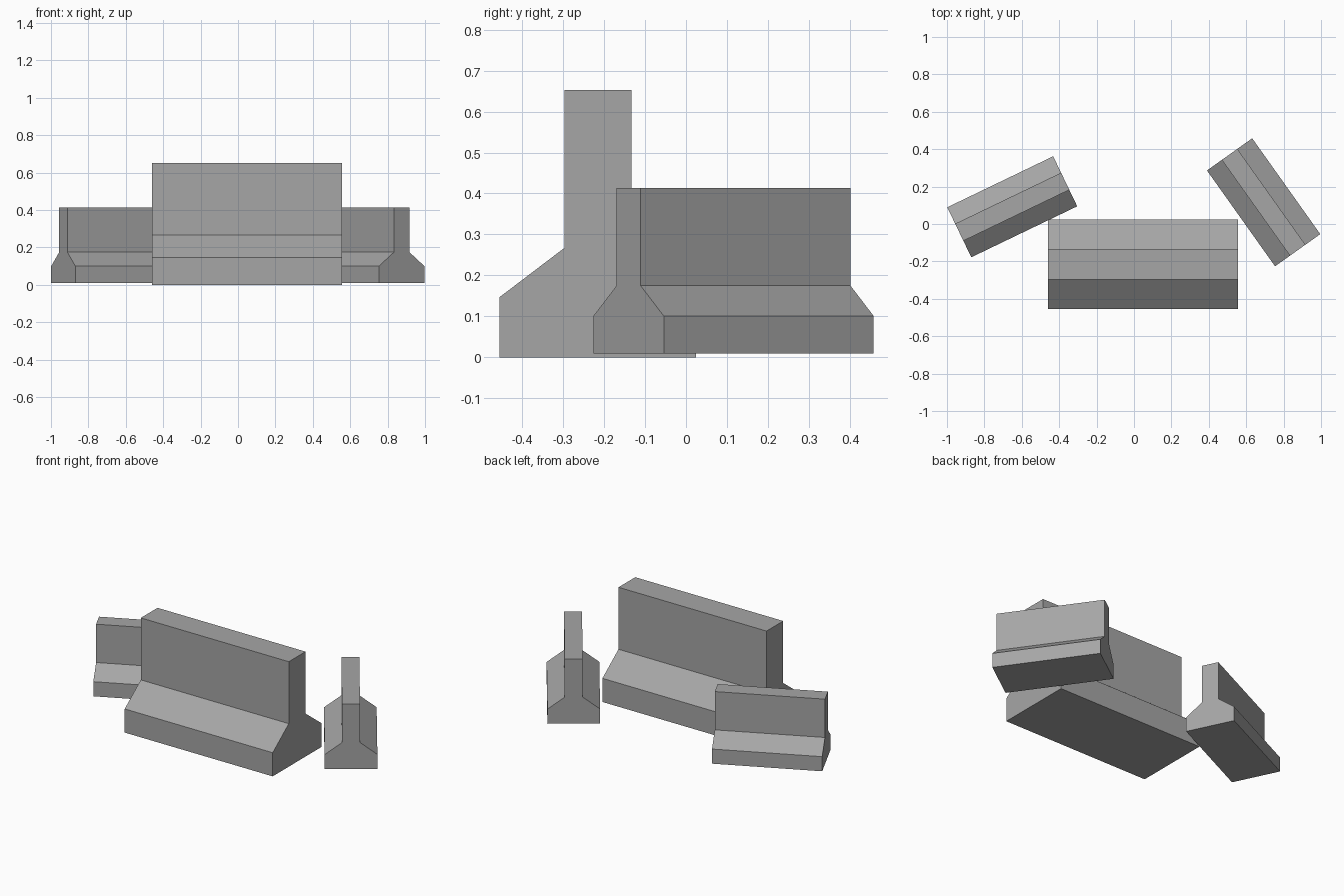
import bpy
import bmesh
import math

cube = bpy.data.objects.get("Cube")
if cube:
    bpy.data.objects.remove(cube, do_unlink=True)

# Plain concrete colour
concrete = bpy.data.materials.new("concrete_grey")
concrete.use_nodes = True
GREY = (0.38, 0.38, 0.38, 1.0)
concrete.diffuse_color = GREY
bsdf = next(n for n in concrete.node_tree.nodes if n.type == 'BSDF_PRINCIPLED')
bsdf.inputs["Base Color"].default_value = GREY
bsdf.inputs["Roughness"].default_value = 0.9

# Right half of the barrier cross-section (y, z): foot, slope, upright wall
HALF = [(0.24, 0.0), (0.24, 0.147), (0.082, 0.267), (0.082, 0.652)]
PROFILE = HALF + [(-y, z) for y, z in reversed(HALF)]
LENGTH = 1.017


def barrier(name, location, angle, scale):
    """Extrude the cross-section along x, then place the block."""
    bm = bmesh.new()
    ring = [bm.verts.new((-LENGTH / 2, y, z)) for y, z in PROFILE]
    end = bm.faces.new(ring)
    res = bmesh.ops.extrude_face_region(bm, geom=[end], use_keep_orig=True)
    moved = [v for v in res["geom"] if isinstance(v, bmesh.types.BMVert)]
    bmesh.ops.translate(bm, verts=moved, vec=(LENGTH, 0, 0))
    bmesh.ops.scale(bm, verts=bm.verts, vec=(scale, scale, scale))
    bmesh.ops.recalc_face_normals(bm, faces=bm.faces)
    mesh = bpy.data.meshes.new(name)
    bm.to_mesh(mesh)
    bm.free()
    mesh.materials.append(concrete)
    obj = bpy.data.objects.new(name, mesh)
    obj.location = location
    obj.rotation_euler.z = math.radians(angle)
    bpy.context.collection.objects.link(obj)
    return obj


# One large barrier in front, two smaller ones set at angles beside it
barrier("large_barrier", (0.0485, -0.215, 0.0), 0, 1.0)
barrier("small_barrier_right", (-0.651, 0.092, 0.01), 25.7, 0.618)
barrier("small_barrier_left", (0.693, 0.116, 0.01), -54.6, 0.618)
